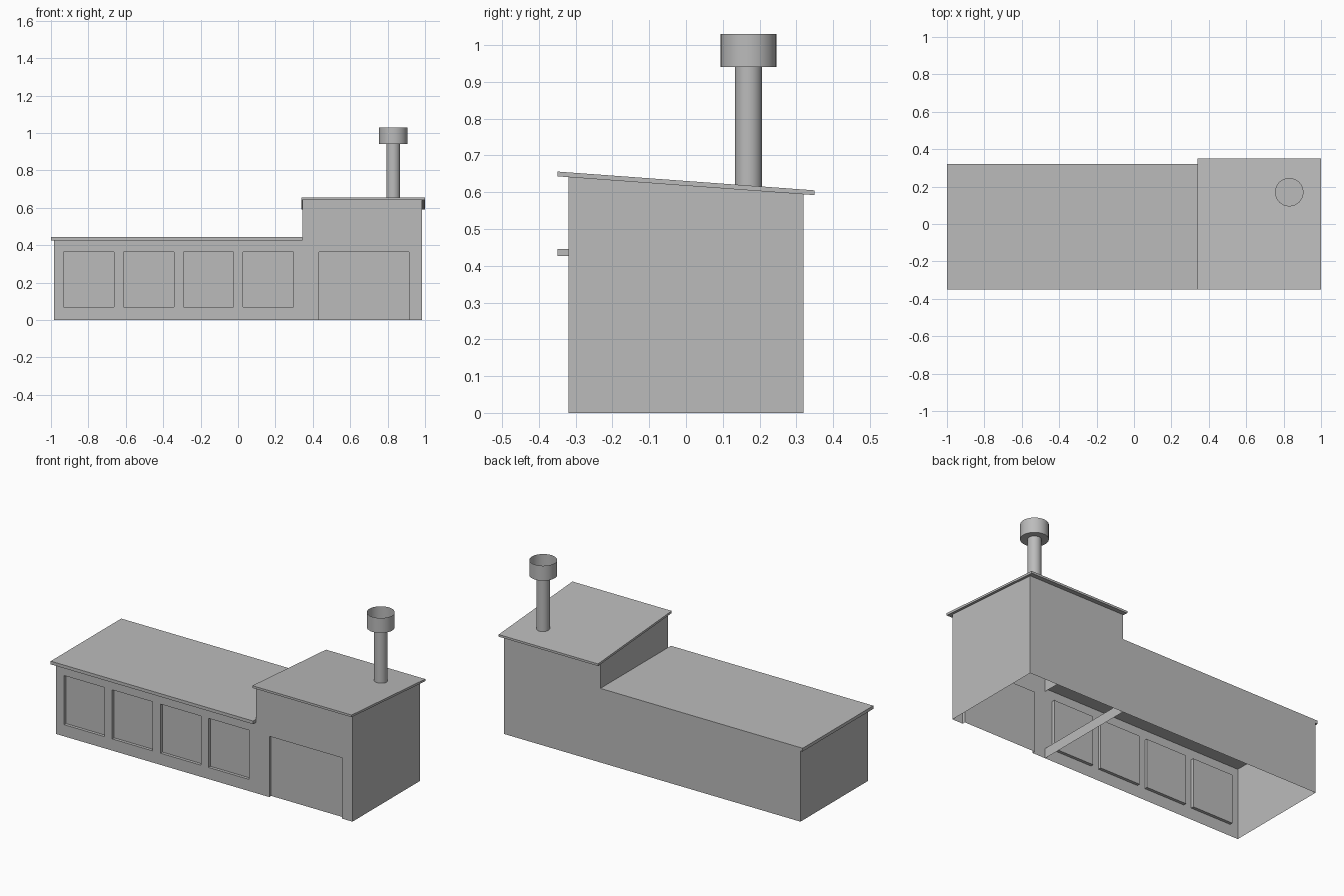
import bpy, bmesh, math
from mathutils import Matrix

cube = bpy.data.objects.get("Cube")
if cube:
    bpy.data.objects.remove(cube, do_unlink=True)

grey = bpy.data.materials.new("plain_grey")
grey.use_nodes = True
COLOUR = (0.5, 0.5, 0.5, 1)
grey.diffuse_color = COLOUR
grey.node_tree.nodes["Principled BSDF"].inputs["Base Color"].default_value = COLOUR

# Main dimensions
X = 0.985            # half length of the walls
Y = 0.32             # half depth of the walls
SPLIT = 0.345        # where the tall block starts
LOW = 0.426          # underside of the low roof
HEAD = 0.365         # top of windows and door
SILL = 0.07
RECESS = 0.018
EAVE = 0.35


def tall(y):
    """Underside height of the sloping tall roof."""
    return 0.6175 - 0.073 * y


def finish(name, bm):
    mesh = bpy.data.meshes.new(name)
    bm.to_mesh(mesh)
    bm.free()
    mesh.materials.append(grey)
    obj = bpy.data.objects.new(name, mesh)
    bpy.context.collection.objects.link(obj)
    return obj


def face(bm, *points):
    return bm.faces.new([bm.verts.new(p) for p in points])


def front_quad(bm, x0, x1, z0, z1, y=-Y):
    face(bm, (x0, y, z0), (x1, y, z0), (x1, y, z1), (x0, y, z1))


def side_quad(bm, x, z0, front_top, back_top, flip=False):
    pts = [(x, -Y, z0), (x, Y, z0), (x, Y, back_top), (x, -Y, front_top)]
    face(bm, *(reversed(pts) if flip else pts))


def recessed_panel(bm, x0, x1, z0, z1):
    """Panel pushed into the front wall, with its reveals."""
    a, b = -Y, -Y + RECESS
    front_quad(bm, x0, x1, z0, z1, b)
    face(bm, (x0, a, z0), (x0, b, z0), (x0, b, z1), (x0, a, z1))
    face(bm, (x1, b, z0), (x1, a, z0), (x1, a, z1), (x1, b, z1))
    face(bm, (x0, b, z1), (x1, b, z1), (x1, a, z1), (x0, a, z1))
    if z0 > 0:
        face(bm, (x0, a, z0), (x1, a, z0), (x1, b, z0), (x0, b, z0))


def front_section(bm, x0, x1, top, openings, sill):
    """Stretch of front wall with a row of recessed openings."""
    front_quad(bm, x0, x1, HEAD, top)
    if sill > 0:
        front_quad(bm, x0, x1, 0, sill)
    edge = x0
    for a, b in openings:
        front_quad(bm, edge, a, sill, HEAD)
        recessed_panel(bm, a, b, sill, HEAD)
        edge = b
    front_quad(bm, edge, x1, sill, HEAD)


def roof_slab(name, x0, x1, profile):
    """Solid slab from a (y, z) profile stretched along x."""
    bm = bmesh.new()
    base = face(bm, *[(x0, y, z) for y, z in profile])
    new = bmesh.ops.extrude_face_region(bm, geom=[base])["geom"]
    moved = [v for v in new if isinstance(v, bmesh.types.BMVert)]
    bmesh.ops.translate(bm, verts=moved, vec=(x1 - x0, 0, 0))
    bmesh.ops.recalc_face_normals(bm, faces=bm.faces)
    return finish(name, bm)


def tube(name, radius, z0, z1, bottom):
    """Open-topped cylinder of the chimney."""
    bm = bmesh.new()
    bmesh.ops.create_cone(bm, cap_ends=True, segments=32, radius1=radius,
                          radius2=radius, depth=z1 - z0,
                          matrix=Matrix.Translation((0.83, 0.17, (z0 + z1) / 2)))
    bm.normal_update()
    gone = [f for f in bm.faces if f.normal.z > 0.9 or (f.normal.z < -0.9 and not bottom)]
    bmesh.ops.delete(bm, geom=gone, context='FACES')
    obj = finish(name, bm)
    bpy.ops.object.select_all(action='DESELECT')
    obj.select_set(True)
    bpy.context.view_layer.objects.active = obj
    bpy.ops.object.shade_smooth_by_angle(angle=math.radians(35))


# Front wall with four windows and a wide door
bm = bmesh.new()
windows = [(-0.932 + 0.32 * i, -0.663 + 0.32 * i) for i in range(4)]
front_section(bm, -X, SPLIT, LOW, windows, SILL)
front_section(bm, SPLIT, X, tall(-Y), [(0.432, 0.915)], 0)
bmesh.ops.remove_doubles(bm, verts=bm.verts, dist=0.0001)
finish("front_wall", bm)

# Back wall, stepped up at the tall block
bm = bmesh.new()
face(bm, (X, Y, 0), (-X, Y, 0), (-X, Y, LOW), (SPLIT, Y, LOW),
     (SPLIT, Y, tall(Y)), (X, Y, tall(Y)))
finish("back_wall", bm)

# End walls
bm = bmesh.new()
side_quad(bm, X, 0, tall(-Y), tall(Y))
finish("left_end_wall", bm)
bm = bmesh.new()
side_quad(bm, -X, 0, LOW, LOW, flip=True)
finish("right_end_wall", bm)

# Inner partition: strip at the floor and wall above the opening
bm = bmesh.new()
side_quad(bm, SPLIT, 0, 0.06, 0.06, flip=True)
side_quad(bm, SPLIT, 0.408, tall(-Y), tall(Y), flip=True)
finish("partition_wall", bm)

# Roofs
roof_slab("low_roof", -1, SPLIT,
          [(-EAVE, LOW), (Y, LOW), (Y, 0.445), (-EAVE, 0.445)])
thick = 0.013
roof_slab("tall_roof", 0.34, 1,
          [(-EAVE, tall(-EAVE)), (EAVE, tall(EAVE)),
           (EAVE, tall(EAVE) + thick), (-EAVE, tall(-EAVE) + thick)])

# Chimney
tube("chimney_pipe", 0.037, 0.605, 0.94, bottom=False)
tube("chimney_cup", 0.076, 0.94, 1.03, bottom=True)
